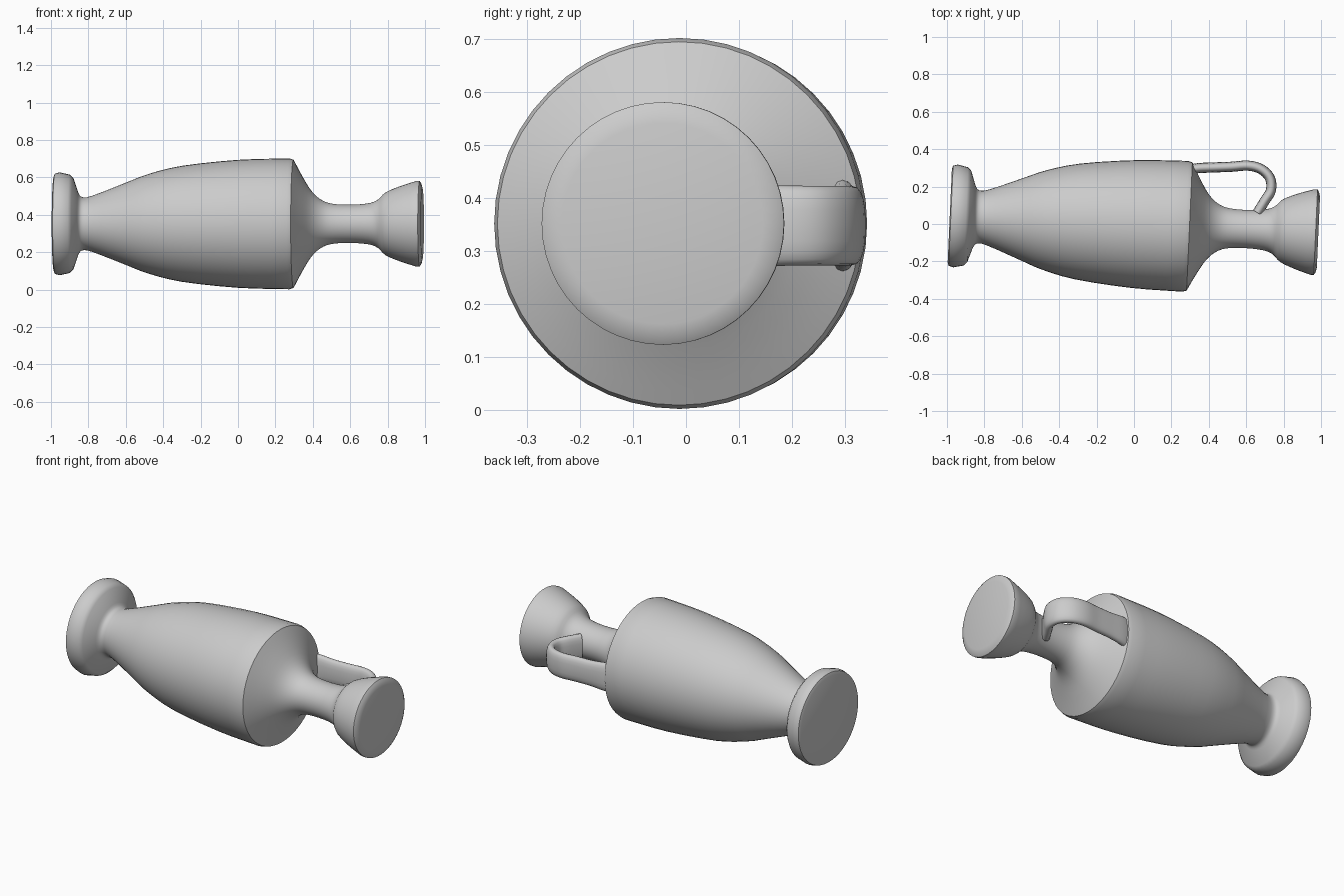
import bpy, bmesh, math
from mathutils import Vector, Matrix

cube = bpy.data.objects.get("Cube")
if cube:
    bpy.data.objects.remove(cube, do_unlink=True)

clay = bpy.data.materials.new("pale grey clay")
clay.use_nodes = True
GREY = (0.6, 0.6, 0.6, 1.0)
clay.diffuse_color = GREY
clay.node_tree.nodes["Principled BSDF"].inputs["Base Color"].default_value = GREY

AXIS_Z = 0.352   # height of the lying vase's axis
TILT = -0.045    # slight yaw of the axis


def loft(name, rings, angle):
    """Skin a list of equal-length closed rings, capped at both ends."""
    bm = bmesh.new()
    loops = [[bm.verts.new(p) for p in ring] for ring in rings]
    n = len(loops[0])
    for a, b in zip(loops, loops[1:]):
        for i in range(n):
            j = (i + 1) % n
            bm.faces.new((a[i], a[j], b[j], b[i]))
    bm.faces.new(loops[0])
    bm.faces.new(loops[-1])
    bmesh.ops.recalc_face_normals(bm, faces=bm.faces)
    mesh = bpy.data.meshes.new(name)
    bm.to_mesh(mesh)
    bm.free()
    mesh.materials.append(clay)
    obj = bpy.data.objects.new(name, mesh)
    bpy.context.collection.objects.link(obj)
    bpy.ops.object.select_all(action='DESELECT')
    obj.select_set(True)
    bpy.context.view_layer.objects.active = obj
    bpy.ops.object.shade_smooth_by_angle(angle=math.radians(angle))
    return obj


def smooth_path(pts, steps):
    """Catmull-Rom interpolation through points."""
    p = [Vector(q) for q in pts]
    p = [2 * p[0] - p[1]] + p + [2 * p[-1] - p[-2]]
    out = []
    for a, b, c, d in zip(p, p[1:], p[2:], p[3:]):
        for s in range(steps):
            t = s / steps
            out.append(0.5 * (2 * b + (c - a) * t + (2 * a - 5 * b + 4 * c - d) * t * t
                              + (3 * b - a - 3 * c + d) * t ** 3))
    return out + [p[-2]]


# Vase body: foot, belly, shoulder, neck and closed mouth as (distance, radius)
foot = [(-0.986, 0.25), (-0.980, 0.268), (-0.955, 0.275), (-0.90, 0.263), (-0.882, 0.245)]
belly = smooth_path([(-0.855, 0.165), (-0.835, 0.143), (-0.78, 0.150), (-0.60, 0.220),
                     (-0.48, 0.266), (-0.30, 0.310), (0.0, 0.342), (0.275, 0.350)], 3)
neck = smooth_path([(0.297, 0.343), (0.34, 0.262), (0.39, 0.180), (0.44, 0.132),
                    (0.50, 0.108), (0.60, 0.102), (0.70, 0.110), (0.75, 0.130),
                    (0.79, 0.168), (0.87, 0.202), (0.955, 0.229)], 3)
mouth = [(0.972, 0.229), (0.981, 0.215), (0.987, 0.19)]
SEG = 48
rings = [[(u, r * math.cos(2 * math.pi * i / SEG), r * math.sin(2 * math.pi * i / SEG))
          for i in range(SEG)] for u, r in [*foot, *belly, *neck, *mouth]]
body = loft("vase_body", rings, 40)
body.matrix_world = Matrix.Translation((0, 0, AXIS_Z)) @ Matrix.Rotation(TILT, 4, 'Z')

# Strap handle: flattened oval swept from the shoulder round to the neck,
# points are (x, y, half width)
path = smooth_path([(0.25, 0.275, 0.095), (0.33, 0.297, 0.085), (0.42, 0.302, 0.076),
                    (0.52, 0.306, 0.075), (0.61, 0.312, 0.075), (0.68, 0.293, 0.075),
                    (0.727, 0.245, 0.075), (0.732, 0.18, 0.076), (0.70, 0.125, 0.080),
                    (0.66, 0.06, 0.080)], 4)
rings = []
for k, p in enumerate(path):
    d = path[min(k + 1, len(path) - 1)] - path[max(k - 1, 0)]
    side = Vector((-d.y, d.x)).normalized()
    ring = []
    for i in range(20):
        a = 2 * math.pi * i / 20
        c, s = math.cos(a), math.sin(a)
        off = 0.027 * math.copysign(abs(c) ** 0.8, c)
        wide = p.z * math.copysign(abs(s) ** 0.8, s)
        ring.append((p.x + side.x * off, p.y + side.y * off, AXIS_Z - 0.004 + wide))
    rings.append(ring)
loft("strap_handle", rings, 60)
